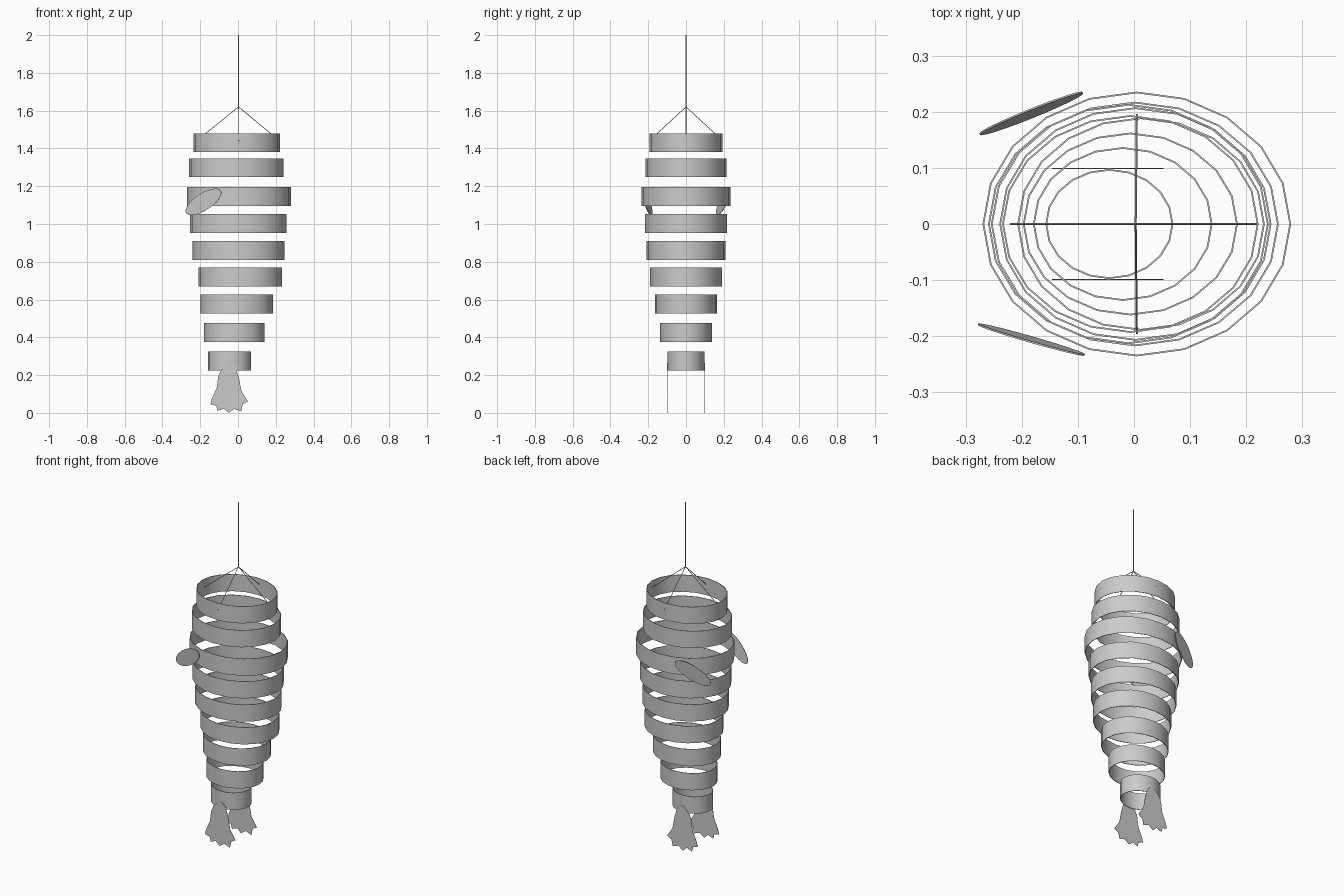
import bpy, bmesh, math
from mathutils import Matrix, Vector

if "Cube" in bpy.data.objects:
    bpy.data.objects.remove(bpy.data.objects["Cube"])

grey = bpy.data.materials.new("plain_grey")
grey.use_nodes = True
colour = (0.6, 0.6, 0.6, 1)
grey.diffuse_color = colour
grey.node_tree.nodes["Principled BSDF"].inputs["Base Color"].default_value = colour


def finish(name, bm, smooth=False):
    bmesh.ops.recalc_face_normals(bm, faces=bm.faces)
    mesh = bpy.data.meshes.new(name)
    bm.to_mesh(mesh)
    bm.free()
    mesh.materials.append(grey)
    obj = bpy.data.objects.new(name, mesh)
    bpy.context.collection.objects.link(obj)
    if smooth:
        bpy.ops.object.select_all(action='DESELECT')
        obj.select_set(True)
        bpy.context.view_layer.objects.active = obj
        bpy.ops.object.shade_smooth_by_angle(angle=math.radians(30))
    return obj


def band(name, x0, x1, depth, z0, height=0.1, wall=0.003, sides=20):
    """Open oval hoop with a thin wall."""
    bm = bmesh.new()
    cx, rx = (x0 + x1) / 2, (x1 - x0) / 2
    loops = []
    for inset, z in ((0, z0), (0, z0 + height), (wall, z0 + height), (wall, z0)):
        loops.append([bm.verts.new((cx + (rx - inset) * math.cos(i * math.tau / sides),
                                    (depth - inset) * math.sin(i * math.tau / sides), z))
                      for i in range(sides)])
    for k in range(4):
        a, b = loops[k], loops[(k + 1) % 4]
        for i in range(sides):
            j = (i + 1) % sides
            bm.faces.new((a[i], a[j], b[j], b[i]))
    finish(name, bm, True)


def plate(name, outline, matrix, thickness=0.002):
    """Flat sheet drawn in x and z, given a small thickness along y."""
    bm = bmesh.new()
    face = bm.faces.new([bm.verts.new((x, -thickness / 2, z)) for x, z in outline])
    out = bmesh.ops.extrude_face_region(bm, geom=[face])
    bmesh.ops.translate(bm, vec=(0, thickness, 0),
                        verts=[v for v in out["geom"] if isinstance(v, bmesh.types.BMVert)])
    bm.transform(matrix)
    finish(name, bm)


def string(name, start, end, radius=0.0018):
    start, end = Vector(start), Vector(end)
    axis = end - start
    bm = bmesh.new()
    bmesh.ops.create_cone(bm, cap_ends=True, segments=8, radius1=radius,
                          radius2=radius, depth=axis.length)
    turn = axis.to_track_quat('Z', 'Y').to_matrix().to_4x4()
    bm.transform(Matrix.Translation((start + end) / 2) @ turn)
    finish(name, bm, True)


# Body hoops, top to bottom: left edge, right edge, half depth, base height
hoops = [(-0.235, 0.222, 0.194, 1.38), (-0.26, 0.24, 0.214, 1.248),
         (-0.27, 0.28, 0.236, 1.095), (-0.255, 0.258, 0.218, 0.952),
         (-0.24, 0.245, 0.208, 0.81), (-0.208, 0.233, 0.19, 0.67),
         (-0.198, 0.185, 0.163, 0.527), (-0.18, 0.14, 0.137, 0.376),
         (-0.158, 0.07, 0.098, 0.225)]
for n, hoop in enumerate(hoops, 1):
    band(f"body_hoop_{n}", *hoop)

# Hanging strings
knot = (0.003, 0, 1.62)
string("hanging_string", knot, (0.003, 0, 2))
for name, x, y in (("left", 0.22, 0), ("right", -0.22, 0),
                   ("front", 0.005, -0.195), ("back", 0.005, 0.195)):
    string(f"{name}_bridle_string", knot, (x, y, 1.44))

# Oval side fins, leaning outward at the top
oval = [(0.113 * math.cos(i * math.tau / 24), 0.045 * math.sin(i * math.tau / 24))
        for i in range(24)]
for name, y, yaw, lean in (("front", -0.206, -13.5, 5), ("back", 0.197, 18, -8)):
    turn = (Matrix.Rotation(math.radians(yaw), 4, 'Z')
            @ Matrix.Rotation(math.radians(lean), 4, 'X')
            @ Matrix.Rotation(math.radians(-32), 4, 'Y'))
    plate(f"{name}_fin", oval, Matrix.Translation((-0.183, y, 1.117)) @ turn, 0.003)

# Webbed tail flippers
flipper = [(-0.075, 0.245), (-0.06, 0.262), (-0.045, 0.268), (-0.03, 0.262),
           (-0.012, 0.245), (0.005, 0.19), (0.018, 0.12), (0.053, 0.065),
           (0.025, 0.05), (0.017, 0.012), (-0.02, 0.025), (-0.05, 0.004),
           (-0.075, 0.027), (-0.108, 0.014), (-0.115, 0.042), (-0.146, 0.05),
           (-0.138, 0.08), (-0.113, 0.135), (-0.104, 0.2), (-0.09, 0.23)]
for name, y in (("front", -0.099), ("back", 0.099)):
    plate(f"{name}_flipper", [(x, z - 0.004) for x, z in flipper],
          Matrix.Translation((0, y, 0)))
